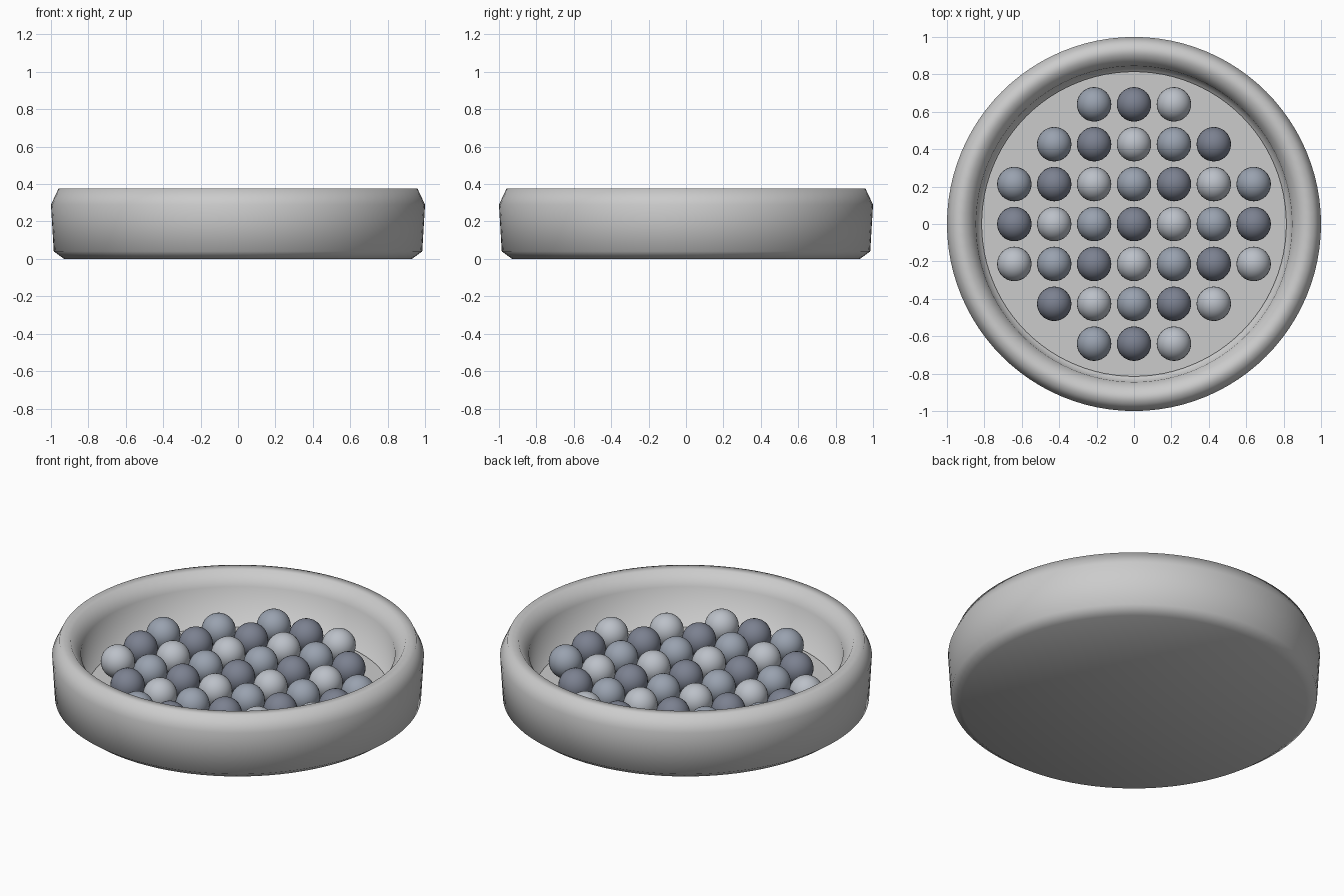
import bpy, bmesh
from math import cos, sin, tau

if "Cube" in bpy.data.objects:
    bpy.data.objects.remove(bpy.data.objects["Cube"])

SEG = 96


def lathe(name, profile):
    """Spin a closed (r, z) profile; points with r = 0 become poles."""
    bm = bmesh.new()
    rings = []
    for r, z in profile:
        if r == 0:
            rings.append([bm.verts.new((0, 0, z))] * SEG)
        else:
            rings.append([bm.verts.new((r * cos(tau * k / SEG), r * sin(tau * k / SEG), z))
                          for k in range(SEG)])
    for a, b in zip(rings, rings[1:]):
        for k in range(SEG):
            n = (k + 1) % SEG
            quad = [a[k], a[n], b[n], b[k]]
            bm.faces.new(list(dict.fromkeys(quad)))
    bmesh.ops.recalc_face_normals(bm, faces=bm.faces)
    return finish(name, bm)


def finish(name, bm, mat=None):
    me = bpy.data.meshes.new(name)
    bm.to_mesh(me)
    bm.free()
    me.shade_smooth()
    if mat:
        me.materials.append(mat)
    ob = bpy.data.objects.new(name, me)
    bpy.context.collection.objects.link(ob)
    return ob


def material(name, rgb):
    m = bpy.data.materials.new(name)
    m.diffuse_color = (*rgb, 1)
    m.use_nodes = True
    m.node_tree.nodes["Principled BSDF"].inputs["Base Color"].default_value = m.diffuse_color
    return m


# Shallow round tray with a chamfered rim and foot
lathe("tray", [(0, 0), (0.93, 0), (0.985, 0.04), (1.0, 0.29), (0.96, 0.375),
               (0.90, 0.375), (0.845, 0.30), (0.82, 0.06), (0, 0.06)])

# Flat inset floor
floor = lathe("tray_floor", [(0, 0.045), (0.815, 0.045), (0.815, 0.075), (0, 0.075)])
floor.data.shade_flat()

# Balls on a square grid clipped to a circle, three shades in diagonal stripes
shades = [material("ball_mid", (0.32, 0.36, 0.43)),
          material("ball_dark", (0.20, 0.22, 0.28)),
          material("ball_light", (0.50, 0.53, 0.58))]
STEP, RADIUS, HEIGHT = 0.2133, 0.092, 0.16
for j in range(3, -4, -1):
    for i in range(-3, 4):
        if i * i + j * j > 10:
            continue
        bm = bmesh.new()
        bmesh.ops.create_uvsphere(bm, u_segments=32, v_segments=16, radius=RADIUS)
        ball = finish(f"ball_{i + 3}_{j + 3}", bm, shades[(i + 1 - j) % 3])
        ball.location = (i * STEP, j * STEP, HEIGHT)
